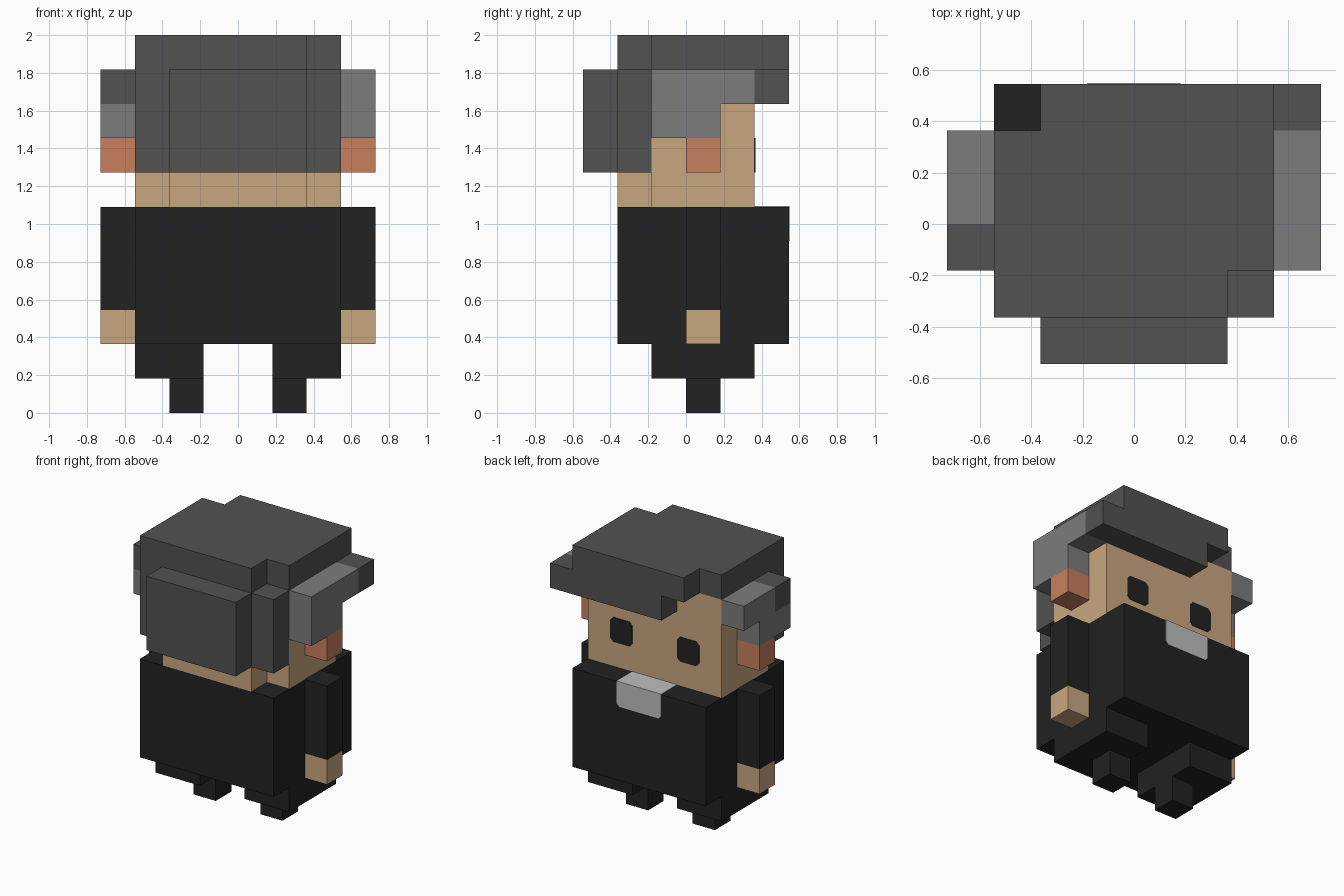
import bpy
import bmesh
from mathutils import Vector

if "Cube" in bpy.data.objects:
    bpy.data.objects.remove(bpy.data.objects["Cube"], do_unlink=True)

U = 2 / 11      # one block of the grid
THIN = 0.02     # plate thickness in blocks


def material(name, r, g, b):
    m = bpy.data.materials.new(name)
    m.use_nodes = True
    m.diffuse_color = (r, g, b, 1)
    bsdf = m.node_tree.nodes["Principled BSDF"]
    bsdf.inputs["Base Color"].default_value = (r, g, b, 1)
    bsdf.inputs["Roughness"].default_value = 0.9
    return m


BLACK = material("black_cloth", 0.016, 0.016, 0.016)
SKIN = material("skin", 0.584, 0.386, 0.216)
EAR = material("ear_skin", 0.584, 0.212, 0.107)
HAIR = material("dark_grey_hair", 0.084, 0.084, 0.084)
SIDE = material("light_grey_hair", 0.202, 0.202, 0.202)
WHITE = material("collar_white", 0.52, 0.52, 0.52)


def prism(bm, outline, step):
    """Extrude a flat outline, given in blocks, along a step."""
    face = bm.faces.new([bm.verts.new(Vector(p) * U) for p in outline])
    moved = bmesh.ops.extrude_face_region(bm, geom=[face])["geom"]
    verts = [v for v in moved if isinstance(v, bmesh.types.BMVert)]
    bmesh.ops.translate(bm, verts=verts, vec=Vector(step) * U)


def part(name, mat, prisms):
    bm = bmesh.new()
    for outline, step in prisms:
        prism(bm, outline, step)
    bmesh.ops.recalc_face_normals(bm, faces=bm.faces)
    mesh = bpy.data.meshes.new(name)
    bm.to_mesh(mesh)
    bm.free()
    mesh.materials.append(mat)
    obj = bpy.data.objects.new(name, mesh)
    bpy.context.collection.objects.link(obj)
    return obj


def slab(points, z0, z1):
    return [(x, y, z0) for x, y in points], (0, 0, z1 - z0)


def box(x0, x1, y0, y1, z0, z1):
    return slab([(x0, y0), (x1, y0), (x1, y1), (x0, y1)], z0, z1)


def plate(x0, x1, y, z0, z1, cut, cut_top=True):
    """Thin upright plate with clipped corners."""
    t = cut if cut_top else 0
    pts = [(x0 + cut, z0), (x1 - cut, z0), (x1, z0 + cut), (x1, z1 - t)]
    if t:
        pts += [(x1 - t, z1), (x0 + t, z1)]
    else:
        pts[-1] = (x1, z1)
    pts += [(x0, z1 - t), (x0, z0 + cut)]
    return [(x, y, z) for x, z in pts], (0, THIN, 0)


# Torso and collar
part("torso", BLACK, [box(-3, 3, -2, 3, 2, 6)])
part("collar", WHITE, [plate(-1, 1, 3, 5, 6 + THIN, 0.12, False),
                       box(-1, 1, 2, 3, 6, 6 + THIN)])

# Limbs, ears and eyes on both sides
for side, s in (("left", 1), ("right", -1)):
    def pair(x0, x1, *rest):
        return box(*sorted((x0 * s, x1 * s)), *rest)

    part(side + "_leg", BLACK, [pair(1, 3, -1, 2, 1, 2)])
    part(side + "_foot", BLACK, [pair(1, 2, 0, 1, 0, 1)])
    part(side + "_sleeve", BLACK, [pair(3, 4, 0, 1, 3, 6)])
    part(side + "_hand", SKIN, [pair(3, 4, 0, 1, 2, 3)])
    part(side + "_ear", EAR, [pair(3, 4, 0, 1, 7, 8)])
    inner, outer = sorted((1 * s, 2 * s))
    part(side + "_eye", BLACK, [plate(inner, outer, 2, 7, 8, 0.14)])

# Head and nape
part("head", SKIN, [box(-3, 3, -1, 2, 6, 10)])
part("nape", SKIN, [box(-2, 2, -2, -1, 6, 7)])

# Hair: crown with two missing corners, back, bun, fringe and loose tuft
part("hair_crown", HAIR, [slab([(-3, -2), (2, -2), (2, -1), (3, -1),
                                (3, 3), (-2, 3), (-2, 2), (-3, 2)], 10, 11)])
part("hair_back", HAIR, [box(-3, 3, -2, -1, 7, 10)])
part("hair_back_panel", HAIR, [box(-2, 2, -3, -2, 7, 10)])
part("hair_fringe", HAIR, [box(-1, 4, 2, 3, 9, 10)])
part("hair_tuft", HAIR, [box(-4, -3, -1, 0, 9, 10)])

# Lighter hair above the ears
part("left_side_hair", SIDE, [box(3, 4, -1, 2, 9, 10), box(3, 4, -1, 1, 8, 9)])
part("right_side_hair", SIDE, [box(-4, -3, 0, 2, 9, 10), box(-4, -3, -1, 1, 8, 9)])
